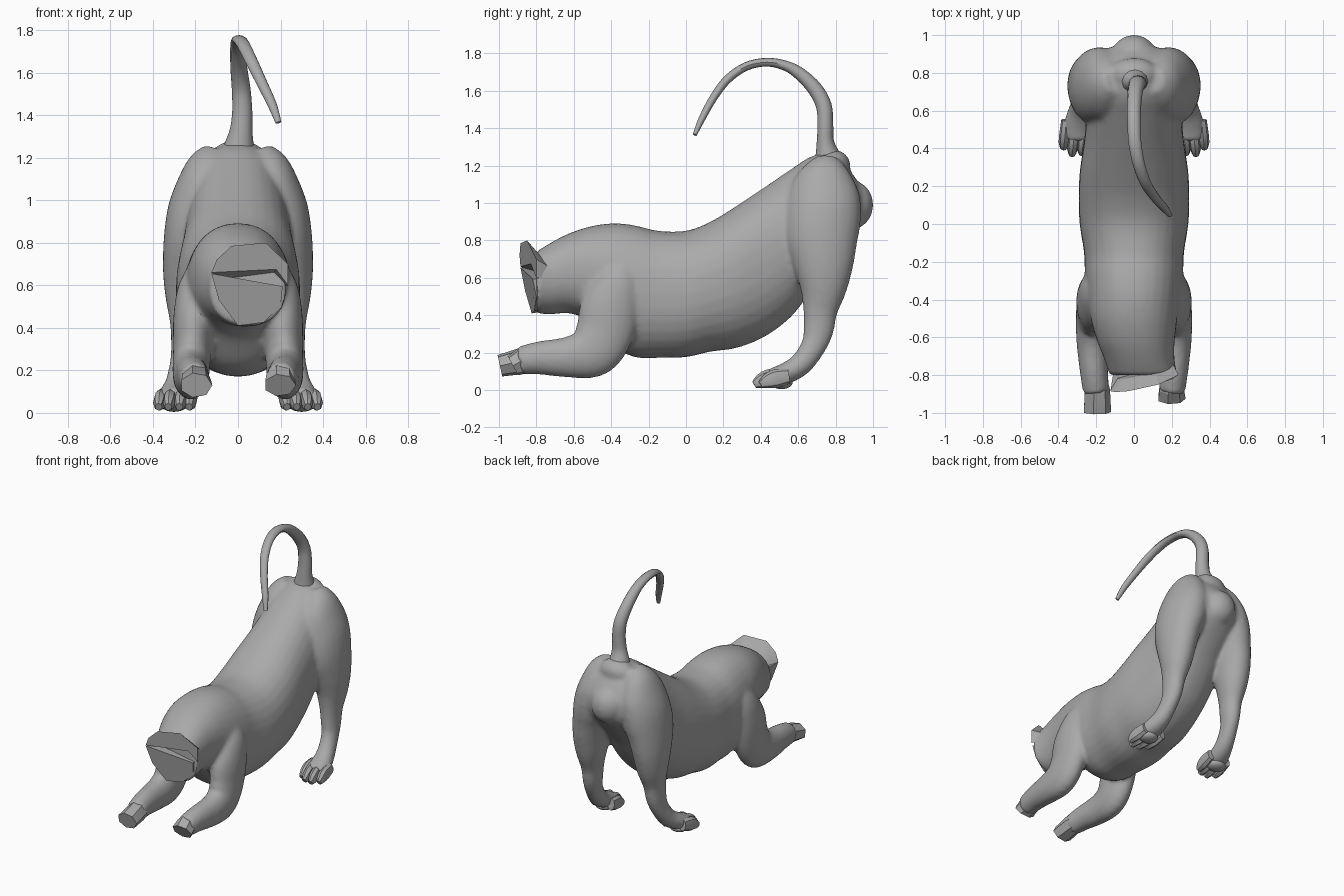
import bpy, bmesh, math
from mathutils import Vector

cube = bpy.data.objects.get("Cube")
if cube:
    bpy.data.objects.remove(cube, do_unlink=True)

grey = bpy.data.materials.new("stone_grey")
COLOUR = (0.40, 0.40, 0.40, 1)
grey.diffuse_color = COLOUR
grey.use_nodes = True
grey.node_tree.nodes["Principled BSDF"].inputs["Base Color"].default_value = COLOUR


def spline(rows, steps):
    """Catmull-Rom interpolation through rows of numbers."""
    out = []
    for i in range(len(rows) - 1):
        a, b, c, d = (rows[max(0, min(len(rows) - 1, i + k))] for k in (-1, 0, 1, 2))
        for s in range(steps):
            t = s / steps
            out.append([0.5 * (2 * q + (r - p) * t + (2 * p - 5 * q + 4 * r - u) * t * t
                               + (3 * q - p - 3 * r + u) * t ** 3)
                        for p, q, r, u in zip(a, b, c, d)])
    out.append(list(rows[-1]))
    return out


def loft(bm, rows, sides=24, steps=4, axis=None, power=1.0, mirror=1):
    """Capped tube through rows of x, y, z, half width, half depth."""
    rows = spline(rows, steps)
    pts = [Vector((r[0] * mirror, r[1], r[2])) for r in rows]
    rings = []
    for i, r in enumerate(rows):
        t = axis or (pts[min(i + 1, len(pts) - 1)] - pts[max(i - 1, 0)]).normalized()
        side = Vector((1, 0, 0))
        side = (side - t * side.dot(t)).normalized()
        up = t.cross(side)
        ring = []
        for k in range(sides):
            a = 2 * math.pi * k / sides
            c, s = math.cos(a), math.sin(a)
            c, s = (math.copysign(abs(v) ** power, v) for v in (c, s))
            ring.append(bm.verts.new(pts[i] + side * c * r[3] + up * s * r[4]))
        rings.append(ring)
    for p, q in zip(rings, rings[1:]):
        for k in range(sides):
            n = (k + 1) % sides
            bm.faces.new((p[k], p[n], q[n], q[k]))
    bm.faces.new(rings[0])
    bm.faces.new(rings[-1])


def ball(bm, centre, size):
    made = bmesh.ops.create_icosphere(bm, subdivisions=3, radius=1)["verts"]
    for v in made:
        v.co = Vector(centre) + Vector([a * b for a, b in zip(v.co, size)])


def finish(bm, name, voxel=0, angle=40):
    bmesh.ops.recalc_face_normals(bm, faces=bm.faces)
    mesh = bpy.data.meshes.new(name)
    bm.to_mesh(mesh)
    bm.free()
    mesh.materials.append(grey)
    ob = bpy.data.objects.new(name, mesh)
    bpy.context.collection.objects.link(ob)
    bpy.ops.object.select_all(action='DESELECT')
    ob.select_set(True)
    bpy.context.view_layer.objects.active = ob
    if voxel:
        m = ob.modifiers.new("blend", 'REMESH')
        m.mode = 'VOXEL'
        m.voxel_size = voxel
        m.use_smooth_shade = True
        s = ob.modifiers.new("soften", 'SMOOTH')
        s.factor, s.iterations = 0.5, 10
        for n in ("blend", "soften"):
            bpy.ops.object.modifier_apply(modifier=n)
    bpy.ops.object.shade_smooth_by_angle(angle=math.radians(angle))


# Torso stations: y, top, bottom, half width, x offset
torso = [(-0.80, 0.74, 0.41, 0.18, 0.05), (-0.72, 0.79, 0.405, 0.185, 0.03),
         (-0.62, 0.84, 0.41, 0.205, 0.01), (-0.5, 0.878, 0.36, 0.23, 0),
         (-0.38, 0.892, 0.23, 0.25, 0), (-0.27, 0.88, 0.175, 0.26, 0),
         (-0.15, 0.852, 0.172, 0.265, 0), (0, 0.852, 0.176, 0.288, 0),
         (0.13, 0.90, 0.205, 0.293, 0), (0.27, 0.985, 0.225, 0.288, 0),
         (0.42, 1.085, 0.285, 0.267, 0), (0.56, 1.18, 0.39, 0.25, 0),
         (0.66, 1.245, 0.52, 0.23, 0), (0.75, 1.268, 0.66, 0.22, 0),
         (0.82, 1.235, 0.75, 0.21, 0), (0.88, 1.17, 0.82, 0.19, 0),
         (0.935, 1.09, 0.88, 0.13, 0)]
bm = bmesh.new()
loft(bm, [(x, y, (t + b) / 2, w, (t - b) / 2) for y, t, b, w, x in torso],
     sides=32, axis=Vector((0, 1, 0)), power=0.9)

# Rump bulge below the tail, and the muscle around the tail root
ball(bm, (0, 0.89, 0.99), (0.12, 0.112, 0.13))
ball(bm, (0, 0.79, 1.2), (0.13, 0.09, 0.085))

# Hind legs from hip to paw
hind = [(0.09, 0.76, 1.225, 0.07, 0.07), (0.125, 0.75, 1.16, 0.11, 0.135),
        (0.155, 0.74, 1.07, 0.13, 0.185), (0.185, 0.735, 0.95, 0.145, 0.202),
        (0.215, 0.725, 0.82, 0.135, 0.197), (0.238, 0.735, 0.68, 0.116, 0.165),
        (0.245, 0.735, 0.55, 0.098, 0.128), (0.25, 0.718, 0.42, 0.07, 0.092),
        (0.255, 0.708, 0.32, 0.06, 0.082), (0.265, 0.682, 0.235, 0.055, 0.068),
        (0.28, 0.615, 0.14, 0.062, 0.062), (0.295, 0.535, 0.09, 0.075, 0.058),
        (0.3, 0.45, 0.063, 0.078, 0.05)]
# Forelegs from shoulder to wrist
fore = [(0.16, -0.33, 0.66, 0.08, 0.10), (0.185, -0.36, 0.57, 0.10, 0.13),
        (0.205, -0.405, 0.44, 0.10, 0.16), (0.215, -0.435, 0.31, 0.09, 0.155),
        (0.22, -0.50, 0.21, 0.088, 0.145), (0.222, -0.62, 0.177, 0.083, 0.112),
        (0.212, -0.78, 0.172, 0.075, 0.09), (0.20, -0.89, 0.157, 0.07, 0.075)]
for m in (1, -1):
    loft(bm, hind, mirror=m)
    loft(bm, fore, mirror=m)
finish(bm, "body", voxel=0.013)

# Curling tail with a flared root
bm = bmesh.new()
loft(bm, [(0, 0.77, 1.19, 0.085, 0.085), (0.005, 0.758, 1.25, 0.072, 0.068),
          (0.015, 0.745, 1.33, 0.053, 0.046), (0.02, 0.745, 1.42, 0.047, 0.042),
          (0.015, 0.737, 1.52, 0.044, 0.042), (0.005, 0.69, 1.61, 0.04, 0.04),
          (0, 0.61, 1.69, 0.037, 0.034), (0, 0.53, 1.735, 0.035, 0.027),
          (0.005, 0.43, 1.753, 0.034, 0.023), (0.025, 0.32, 1.73, 0.032, 0.023),
          (0.06, 0.22, 1.66, 0.03, 0.023), (0.108, 0.145, 1.56, 0.026, 0.021),
          (0.16, 0.085, 1.45, 0.022, 0.018), (0.19, 0.047, 1.365, 0.014, 0.011)], sides=12)
finish(bm, "tail")

for m, label in ((1, "left"), (-1, "right")):
    # Four toes on each hind paw
    bm = bmesh.new()
    for x, y in ((0.222, 0.455), (0.268, 0.42), (0.32, 0.415), (0.365, 0.45)):
        loft(bm, [(x - 0.006, y + 0.1, 0.075, 0.026, 0.04), (x, y + 0.03, 0.062, 0.03, 0.05),
                  (x + 0.006, y - 0.02, 0.045, 0.028, 0.038), (x + 0.008, y - 0.05, 0.028, 0.017, 0.02)],
             sides=8, steps=2, mirror=m)
    # Rear pad under the paw
    ball(bm, (0.3 * m, 0.51, 0.04), (0.065, 0.06, 0.035))
    finish(bm, label + "_hind_toes")

    # Bluntly cut ends of the forelegs, the right one reaching further
    bm = bmesh.new()
    end = -0.925 if m > 0 else -0.995
    loft(bm, [(0.205, -0.82, 0.163, 0.062, 0.07), (0.197, -0.88, 0.155, 0.07, 0.072),
              (0.197, end, 0.13, 0.076, 0.06)], sides=7, steps=1, mirror=m)
    finish(bm, label + "_foreleg_end", angle=20)

# Two flat facets of the cut neck, leaving a wedge-shaped gap
lower = [(-0.125, -0.885, 0.655), (0.21, -0.82, 0.595), (0.20, -0.80, 0.5),
         (0.12, -0.81, 0.425), (0, -0.825, 0.41), (-0.09, -0.86, 0.53)]
upper = [(-0.125, -0.885, 0.66), (-0.10, -0.89, 0.72), (-0.03, -0.885, 0.785),
         (0.13, -0.85, 0.80), (0.235, -0.80, 0.70), (0.235, -0.80, 0.60), (0.18, -0.83, 0.675)]
for name, outline, depth, sx, sz in (("neck_cut_lower", lower, 0.13, 0.88, 0.88),
                                     ("neck_cut_upper", upper, 0.07, 0.82, 0.62)):
    bm = bmesh.new()
    front = [bm.verts.new(p) for p in outline]
    back = [bm.verts.new((0.05 + (x - 0.05) * sx, y + depth, 0.59 + (z - 0.59) * sz))
            for x, y, z in outline]
    n = len(front)
    bm.faces.new(front)
    bm.faces.new(back[::-1])
    for i in range(n):
        j = (i + 1) % n
        bm.faces.new((front[i], back[i], back[j], front[j]))
    finish(bm, name, angle=20)
